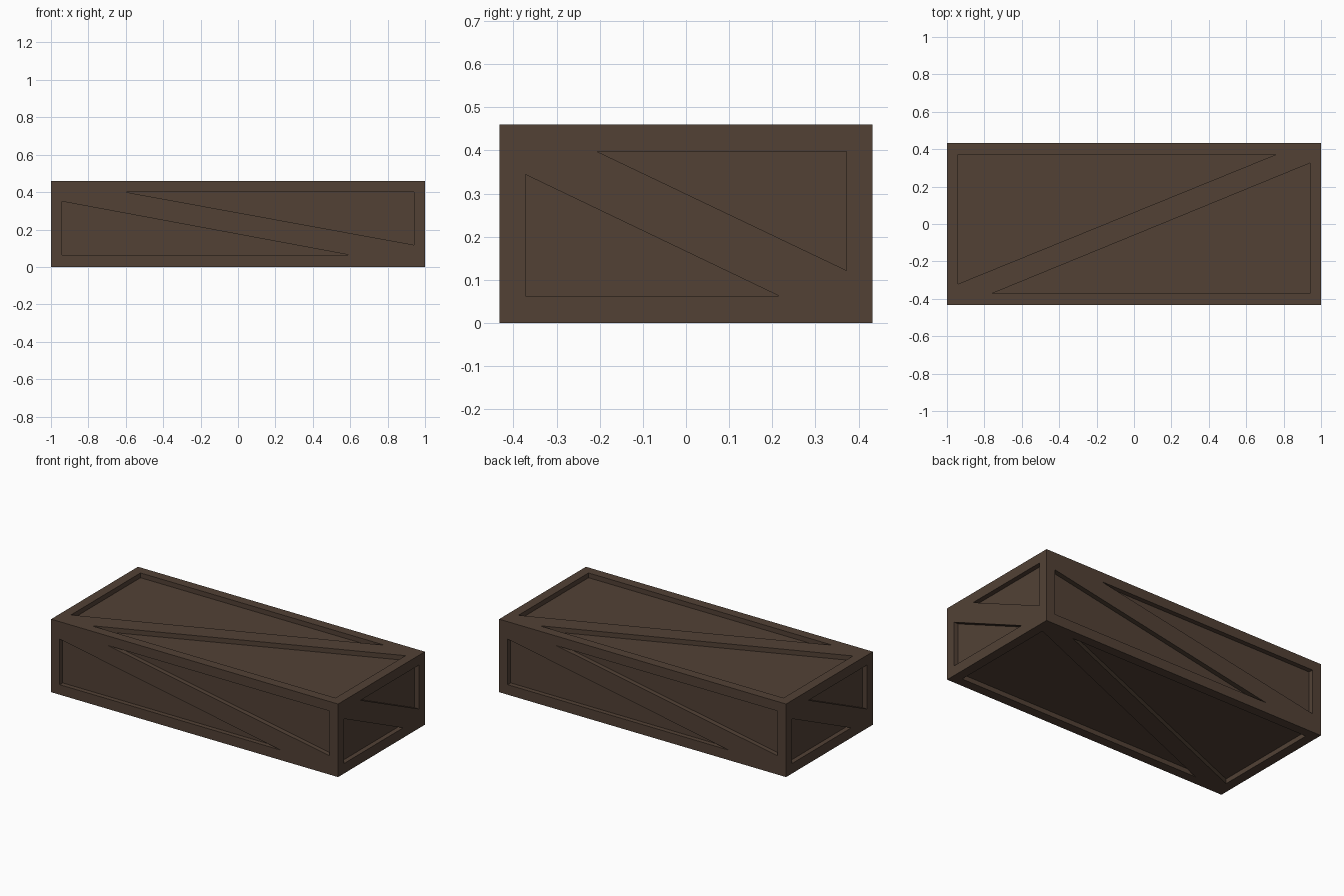
import bpy
import bmesh
from mathutils import Vector

if "Cube" in bpy.data.objects:
    bpy.data.objects.remove(bpy.data.objects["Cube"])

L, W, H = 1.0, 0.432, 0.46      # half length, half width, full height
DEPTH = 0.03                    # how far the panels sit behind frame and braces

wood = bpy.data.materials.new("dark brown wood")
wood.diffuse_color = (0.084, 0.053, 0.036, 1.0)
wood.use_nodes = True
wood.node_tree.nodes["Principled BSDF"].inputs["Base Color"].default_value = wood.diffuse_color


def make_object(name, bm):
    bmesh.ops.recalc_face_normals(bm, faces=bm.faces)
    me = bpy.data.meshes.new(name)
    bm.to_mesh(me)
    bm.free()
    me.materials.append(wood)
    ob = bpy.data.objects.new(name, me)
    bpy.context.collection.objects.link(ob)
    return ob


# Solid crate block
bm = bmesh.new()
bmesh.ops.create_cube(bm, size=1.0)
for v in bm.verts:
    v.co = Vector((v.co.x * 2 * L, v.co.y * 2 * W, (v.co.z + 0.5) * H))
crate = make_object("crate", bm)

# The two triangular recesses on each side of a diagonal brace
front = [[(-0.94, 0.35), (-0.94, 0.063), (0.60, 0.063)],
         [(-0.60, 0.40), (0.94, 0.40), (0.94, 0.118)]]
side = [[(-0.372, 0.344), (-0.372, 0.063), (0.215, 0.063)],
        [(-0.207, 0.398), (0.372, 0.398), (0.372, 0.122)]]
top = [[(-0.94, -0.32), (-0.94, 0.372), (0.76, 0.372)],
       [(-0.76, -0.372), (0.94, -0.372), (0.94, 0.325)]]

# Each side: its recesses and a rule placing (u, v, d), d = depth below the face
sides = [
    (front, lambda u, v, d: (u, -W + d, v)),
    (front, lambda u, v, d: (-u, W - d, v)),
    (side, lambda u, v, d: (L - d, u, v)),
    (side, lambda u, v, d: (-L + d, -u, v)),
    (top, lambda u, v, d: (u, v, H - d)),
    (top, lambda u, v, d: (u, v, d)),
]

# Triangular prisms that cut the recesses
bm = bmesh.new()
for triangles, place in sides:
    for tri in triangles:
        outer = [bm.verts.new(place(u, v, -0.05)) for u, v in tri]
        inner = [bm.verts.new(place(u, v, DEPTH)) for u, v in tri]
        bm.faces.new(outer)
        bm.faces.new(inner[::-1])
        for i in range(3):
            j = (i + 1) % 3
            bm.faces.new((outer[i], inner[i], inner[j], outer[j]))
cutter = make_object("recess_cutter", bm)
cutter.hide_render = True
cutter.hide_set(True)

cut = crate.modifiers.new("recesses", 'BOOLEAN')
cut.operation = 'DIFFERENCE'
cut.solver = 'EXACT'
cut.object = cutter
